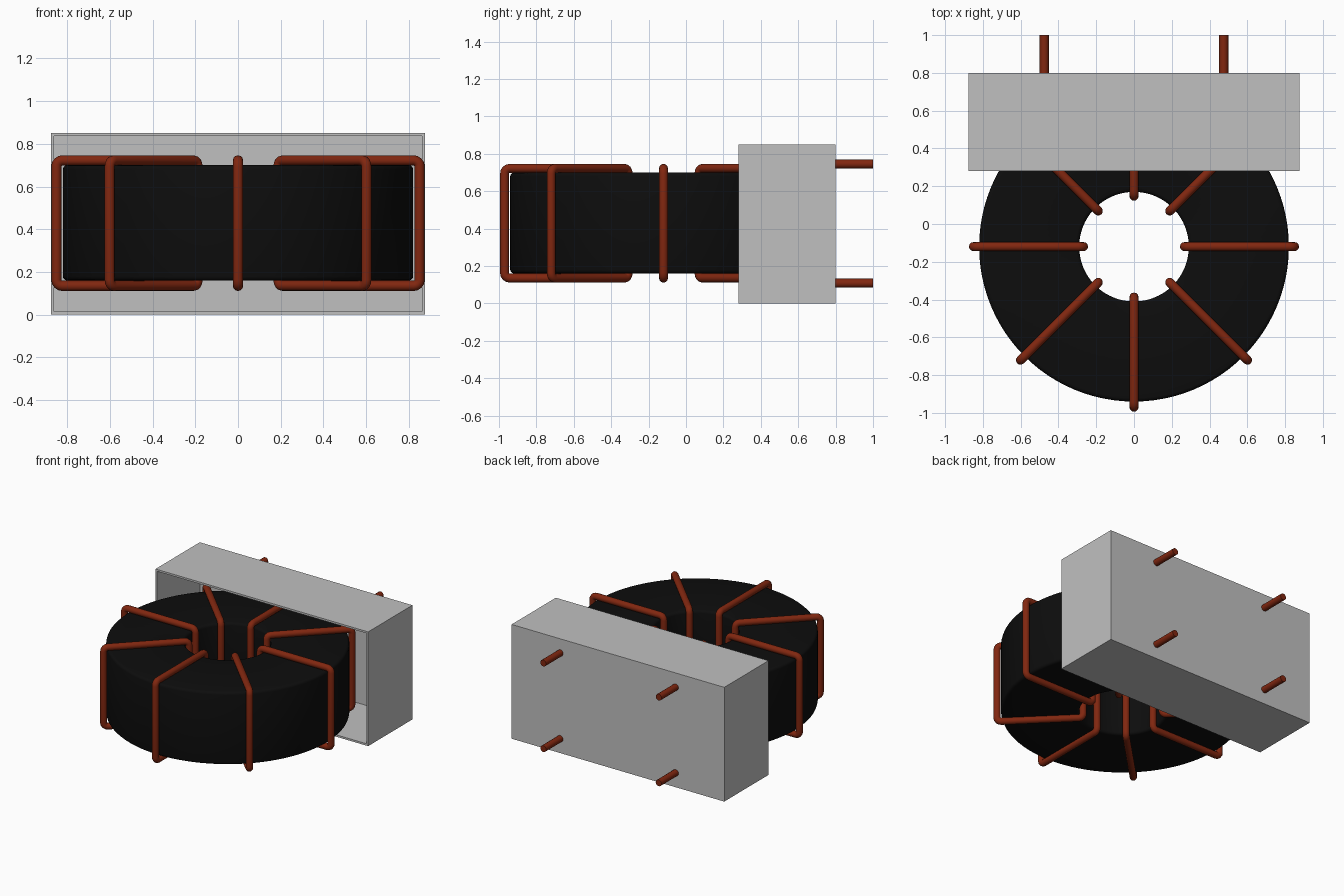
import bpy, bmesh, math
from mathutils import Vector, Matrix

cube = bpy.data.objects.get("Cube")
if cube:
    bpy.data.objects.remove(cube, do_unlink=True)


def material(name, rgb, rough):
    m = bpy.data.materials.new(name)
    m.use_nodes = True
    m.diffuse_color = (*rgb, 1)
    bsdf = m.node_tree.nodes["Principled BSDF"]
    bsdf.inputs["Base Color"].default_value = (*rgb, 1)
    bsdf.inputs["Roughness"].default_value = rough
    return m


BLACK = material("black_ferrite", (0.004, 0.004, 0.004), 0.6)
COPPER = material("copper_red", (0.22, 0.02, 0.005), 0.4)
GREY = material("light_grey_plastic", (0.53, 0.53, 0.53), 0.6)

CENTRE = Vector((0, -0.12, 0))
WIRE_R = 0.024


def add_object(name, bm, mat, smooth=True):
    mesh = bpy.data.meshes.new(name)
    bmesh.ops.recalc_face_normals(bm, faces=bm.faces)
    bm.to_mesh(mesh)
    bm.free()
    mesh.materials.append(mat)
    obj = bpy.data.objects.new(name, mesh)
    bpy.context.collection.objects.link(obj)
    if smooth:
        bpy.ops.object.select_all(action='DESELECT')
        obj.select_set(True)
        bpy.context.view_layer.objects.active = obj
        bpy.ops.object.shade_smooth_by_angle(angle=math.radians(40))
    return obj


def rounded_rect(x0, x1, z0, z1, r, steps):
    """Outline in the xz plane with filleted corners."""
    pts = []
    corners = [(x1 - r, z1 - r), (x0 + r, z1 - r), (x0 + r, z0 + r), (x1 - r, z0 + r)]
    for i, (cx, cz) in enumerate(corners):
        for k in range(steps + 1):
            a = math.pi / 2 * (i + k / steps)
            pts.append(Vector((cx + r * math.cos(a), 0, cz + r * math.sin(a))))
    return pts


# Ring core: rounded section spun about the vertical axis
bm = bmesh.new()
verts = [bm.verts.new(p) for p in rounded_rect(0.29, 0.82, 0.16, 0.70, 0.02, 3)]
edges = [bm.edges.new((v, verts[(i + 1) % len(verts)])) for i, v in enumerate(verts)]
bmesh.ops.spin(bm, geom=verts + edges, cent=(0, 0, 0), axis=(0, 0, 1),
               angle=2 * math.pi, steps=96, use_duplicate=False)
bmesh.ops.remove_doubles(bm, verts=bm.verts, dist=1e-4)
core = add_object("ring_core", bm, BLACK)
core.location = CENTRE


# Wire turn: round section swept round a closed path
def wire_turn(name, angle):
    path = rounded_rect(0.267, 0.85, 0.135, 0.722, 0.028, 4)
    n, sides = len(path), 12
    bm = bmesh.new()
    rings = []
    for i, p in enumerate(path):
        tangent = (path[(i + 1) % n] - path[i - 1]).normalized()
        side = Vector((0, 1, 0))
        out = tangent.cross(side)
        rings.append([bm.verts.new(p + WIRE_R * (math.cos(a) * out + math.sin(a) * side))
                      for a in (2 * math.pi * k / sides for k in range(sides))])
    for i in range(n):
        a, b = rings[i], rings[(i + 1) % n]
        for k in range(sides):
            j = (k + 1) % sides
            bm.faces.new((a[k], a[j], b[j], b[k]))
    obj = add_object(name, bm, COPPER)
    obj.rotation_euler.z = angle
    obj.location = CENTRE


for i in range(8):
    wire_turn(f"wire_turn_{i + 1}", i * math.pi / 4)

# Base housing: box hollowed from its front face
bm = bmesh.new()
bmesh.ops.create_cube(bm, size=1, matrix=Matrix.Translation((0, 0.54, 0.425))
                      @ Matrix.Diagonal((1.75, 0.52, 0.85, 1)))
bm.normal_update()
front = min(bm.faces, key=lambda f: f.calc_center_median().y)
bmesh.ops.inset_region(bm, faces=[front], thickness=0.02)
new = bmesh.ops.extrude_face_region(bm, geom=[front])["geom"]
bmesh.ops.translate(bm, vec=(0, 0.50, 0),
                    verts=[g for g in new if isinstance(g, bmesh.types.BMVert)])
if front.is_valid:
    bmesh.ops.delete(bm, geom=[front], context='FACES_ONLY')
add_object("base_housing", bm, GREY, smooth=False)

# Terminal pins on the back
for side, x in (("left", 0.475), ("right", -0.475)):
    for level, z in (("upper", 0.745), ("lower", 0.108)):
        bm = bmesh.new()
        bmesh.ops.create_cone(bm, cap_ends=True, segments=16, radius1=WIRE_R,
                              radius2=WIRE_R, depth=0.21,
                              matrix=Matrix.Translation((x, 0.895, z))
                              @ Matrix.Rotation(math.pi / 2, 4, 'X'))
        add_object(f"{level}_{side}_pin", bm, COPPER)
